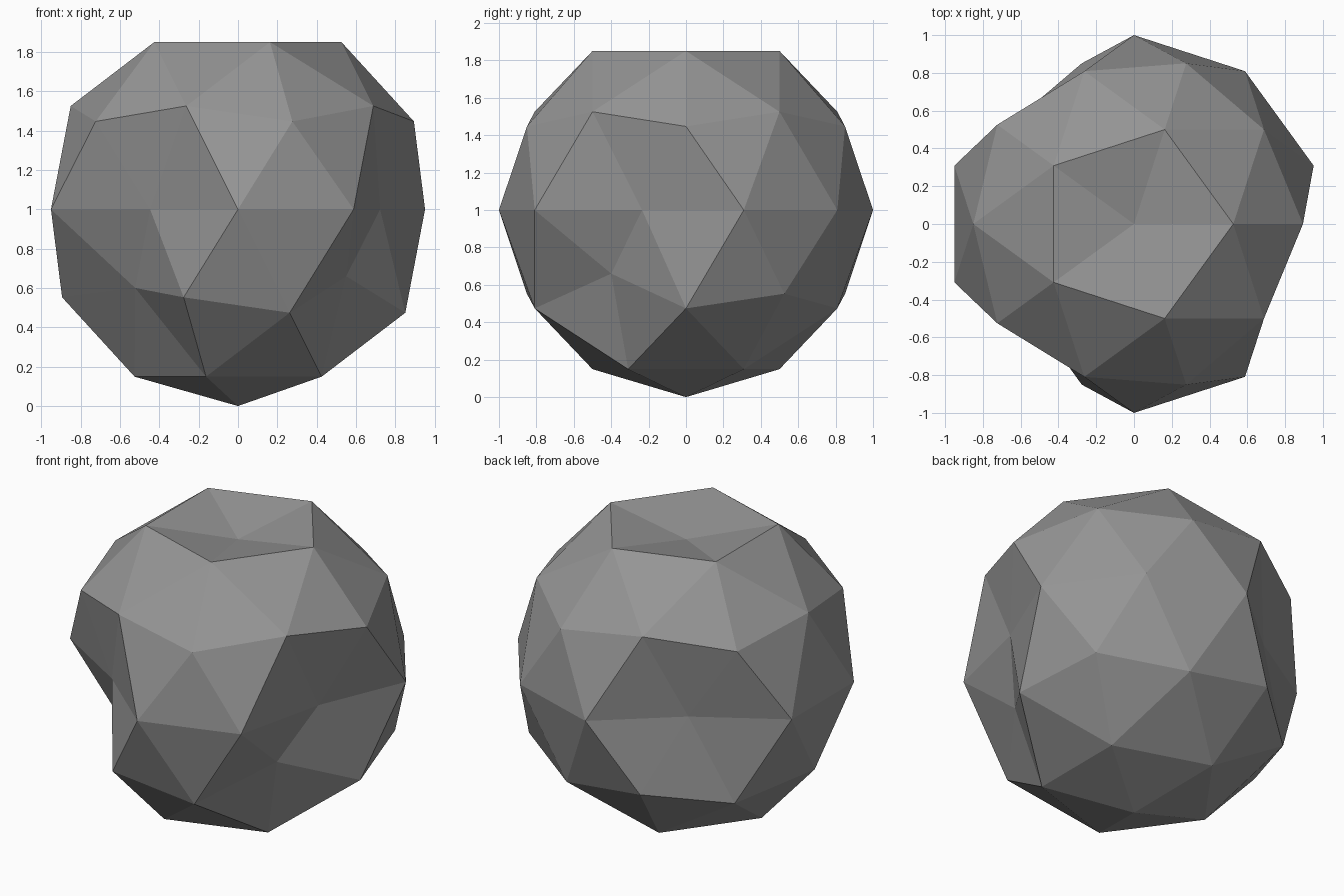
import bpy
from mathutils import Vector

if "Cube" in bpy.data.objects:
    bpy.data.objects.remove(bpy.data.objects["Cube"])

# Stone material
stone = bpy.data.materials.new("stone grey")
stone.diffuse_color = (0.3, 0.3, 0.3, 1.0)
stone.use_nodes = True
stone.node_tree.nodes["Principled BSDF"].inputs["Base Color"].default_value = stone.diffuse_color

# Low-poly boulder: a faceted ball resting on the ground
bpy.ops.mesh.primitive_ico_sphere_add(subdivisions=2, radius=1.0, location=(0, 0, 0))
boulder = bpy.context.object
boulder.name = "boulder"
mesh = boulder.data
mesh.materials.append(stone)

# Craters: push chosen corners towards the centre
DENT_DEPTH = 0.76
dents = [
    (0, 0, 1),                # top
    (-0.59, -0.81, 0),        # front left
    (-0.69, -0.50, -0.53),    # front left, lower
    (0.95, -0.31, 0),         # right
    (0.72, -0.53, -0.45),     # right, lower
    (-0.59, 0.81, 0),         # back left
]
for d in dents:
    corner = min(mesh.vertices, key=lambda v: (v.co - Vector(d)).length)
    corner.co *= DENT_DEPTH

# Stand it on z = 0, flat faces
for v in mesh.vertices:
    v.co.z += 1.0
for p in mesh.polygons:
    p.use_smooth = False
mesh.update()
